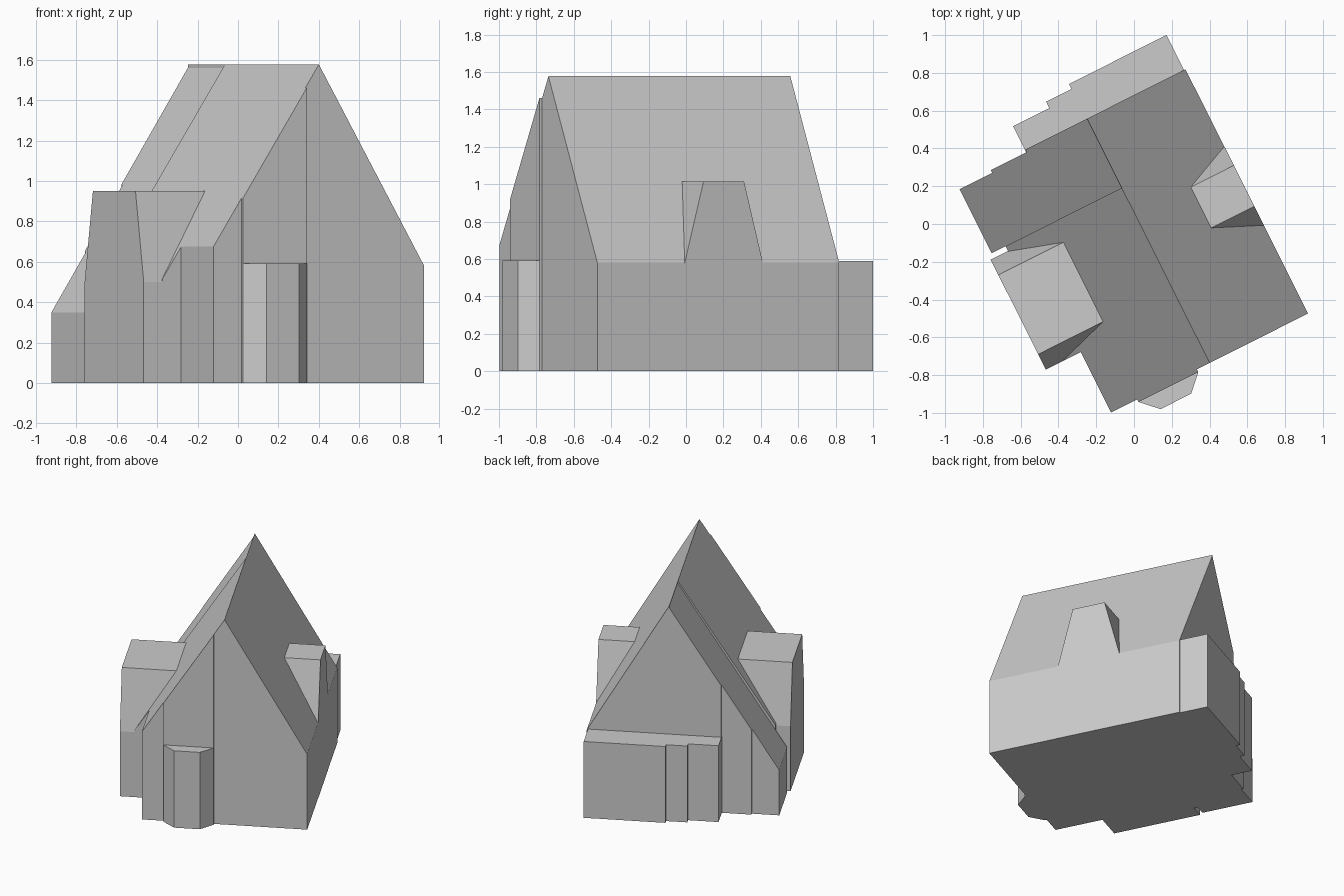
import bpy, bmesh, math
from mathutils import Vector, Matrix

cube = bpy.data.objects.get("Cube")
if cube:
    bpy.data.objects.remove(cube, do_unlink=True)

TURN = Matrix.Rotation(math.radians(26.65), 4, 'Z')  # the house stands at an angle

stone = bpy.data.materials.new("plain_grey")
stone.use_nodes = True
stone.diffuse_color = (0.6, 0.6, 0.6, 1)
stone.node_tree.nodes["Principled BSDF"].inputs["Base Color"].default_value = (0.6, 0.6, 0.6, 1)


def prism(name, profile, start, end, axis):
    """Extrude a 2D profile between two positions along the given axis."""
    place = {
        'X': lambda p: Vector((start, p[0], p[1])),
        'Y': lambda p: Vector((p[0], start, p[1])),
        'Z': lambda p: Vector((p[0], p[1], start)),
    }[axis]
    direction = Vector([(end - start) * (axis == a) for a in 'XYZ'])
    bm = bmesh.new()
    face = bm.faces.new([bm.verts.new(place(p)) for p in profile])
    extruded = bmesh.ops.extrude_face_region(bm, geom=[face])["geom"]
    top = [g for g in extruded if isinstance(g, bmesh.types.BMVert)]
    bmesh.ops.translate(bm, verts=top, vec=direction)
    bmesh.ops.recalc_face_normals(bm, faces=bm.faces)
    bm.transform(TURN)
    mesh = bpy.data.meshes.new(name)
    bm.to_mesh(mesh)
    bm.free()
    mesh.materials.append(stone)
    obj = bpy.data.objects.new(name, mesh)
    bpy.context.collection.objects.link(obj)
    return obj


RIDGE_X, RIDGE_Z = 0.028, 1.577
RIGHT_X, RIGHT_EAVE = 0.611, 0.58
LEFT_X = -0.556
FRONT, MIDDLE, BACK = -0.837, 0.2, 0.61


def front_roof(x):
    return RIDGE_Z - (RIDGE_X - x) * 1.545


def rear_roof(x):
    return 1.56 - (RIDGE_X - x) * 1.57


def sloped_block(name, x0, x1, y0, y1, roof):
    """A wall block whose top follows a roof slope."""
    prism(name, [(x0, 0), (x1, 0), (x1, roof(x1)), (x0, roof(x0))], y0, y1, 'Y')


def dormer(name, centre, low, high, z_low, z_high, x0, x1):
    """A dormer with a wide base, leaning cheeks and a flat top."""
    prism(name, [(centre - low, 0), (centre + low, 0), (centre + low, z_low),
                 (centre + high, z_high), (centre - high, z_high),
                 (centre - low, z_low)], x0, x1, 'X')


# Main gabled house, front and rear halves
right_side = [(RIGHT_X, 0), (RIGHT_X, RIGHT_EAVE), (RIDGE_X, RIDGE_Z)]
prism("front_house", [(LEFT_X, 0)] + right_side + [(LEFT_X, front_roof(LEFT_X))],
      FRONT, MIDDLE, 'Y')
prism("rear_house", [(-0.338, 0)] + right_side +
      [(RIDGE_X, rear_roof(RIDGE_X)), (-0.338, rear_roof(-0.338))], MIDDLE, BACK, 'Y')

# Left rear wing, stepping in along the back wall
sloped_block("rear_wing_inner", -0.55, -0.338, MIDDLE, 0.595, rear_roof)
sloped_block("rear_wing_outer", -0.743, -0.55, MIDDLE, 0.579, rear_roof)

# Roof carried down beside the left dormer
sloped_block("left_lean_to", -0.66, LEFT_X, -0.48, MIDDLE, front_roof)

# Shallow projection of the front gable above the bay
sloped_block("gable_projection", -0.401, -0.047, -0.853, FRONT, front_roof)

# Dormers
dormer("left_dormer", -0.154, 0.326, 0.235, 0.5, 0.95, -0.763, -0.2)
dormer("right_dormer", -0.081, 0.234, 0.121, 0.578, 1.015, 0.612, 0.2)

# Bay window block at the front
prism("front_bay", [(-0.401, -0.853), (-0.314, -0.939), (-0.132, -0.939),
                    (-0.047, -0.853)], 0, 0.592, 'Z')

# Flat-topped extension with a stepped back wall
prism("back_extension", [(0.602, 0.58), (0.602, 0.817), (0.025, 0.817), (0.025, 0.787),
                         (-0.125, 0.787), (-0.125, 0.75), (-0.34, 0.75), (-0.34, 0.58)],
      0, 0.588, 'Z')
